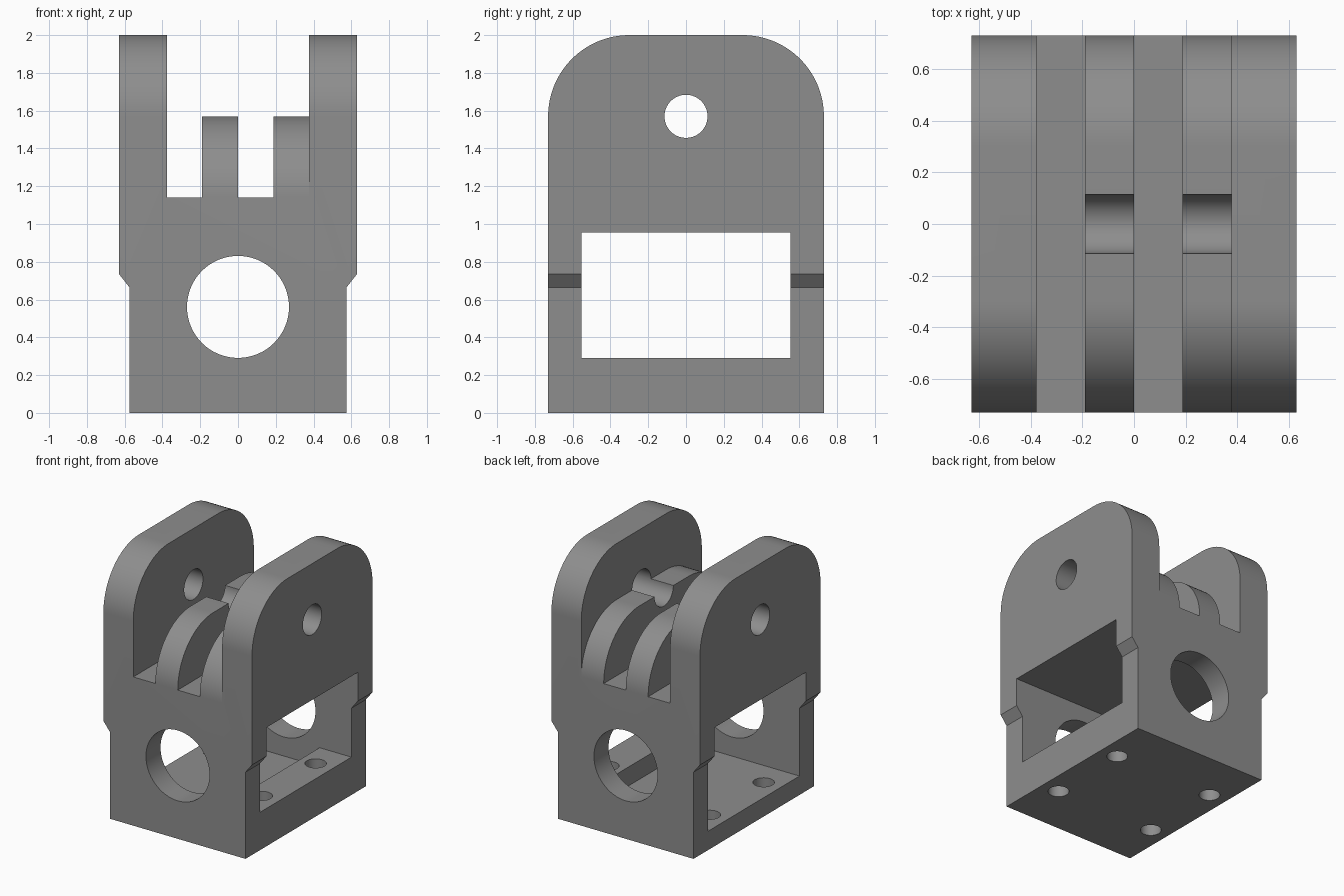
import bpy, bmesh, math

if "Cube" in bpy.data.objects:
    bpy.data.objects.remove(bpy.data.objects["Cube"])

W, D = 0.63, 0.73          # half width, half depth
R = 0.43                   # rounding of the shoulders
PIN_Z = 1.57

metal = bpy.data.materials.new("grey metal")
metal.diffuse_color = (0.27, 0.27, 0.27, 1)
metal.use_nodes = True
metal.node_tree.nodes["Principled BSDF"].inputs["Base Color"].default_value = metal.diffuse_color


def prism(name, outline, axis, a, b):
    """Extrude a 2D outline along x (yz outline), y (xz outline) or z (xy outline)."""
    place = {"x": lambda p, t: (t, p[0], p[1]),
             "y": lambda p, t: (p[0], t, p[1]),
             "z": lambda p, t: (p[0], p[1], t)}[axis]
    bm = bmesh.new()
    lo = [bm.verts.new(place(p, a)) for p in outline]
    hi = [bm.verts.new(place(p, b)) for p in outline]
    bm.faces.new(lo)
    bm.faces.new(hi[::-1])
    n = len(outline)
    for i in range(n):
        j = (i + 1) % n
        bm.faces.new((lo[j], lo[i], hi[i], hi[j]))
    bmesh.ops.recalc_face_normals(bm, faces=bm.faces)
    mesh = bpy.data.meshes.new(name)
    bm.to_mesh(mesh)
    bm.free()
    mesh.materials.append(metal)
    ob = bpy.data.objects.new(name, mesh)
    bpy.context.collection.objects.link(ob)
    return ob


def circle(cx, cy, r, n=64):
    return [(cx + r * math.cos(2 * math.pi * i / n),
             cy + r * math.sin(2 * math.pi * i / n)) for i in range(n)]


def rect(x0, x1, y0, y1):
    return [(x0, y0), (x1, y0), (x1, y1), (x0, y1)]


def shoulders(top, base, half_base):
    """Side outline: straight base with two large rounded top corners."""
    arc = [(D - R + R * math.cos(t), top - R + R * math.sin(t))
           for t in [math.pi / 2 * i / 24 for i in range(25)]]
    right = [(half_base, base)] + arc
    return right + [(-y, z) for y, z in right[::-1]]


def combine(target, tool, operation):
    """Apply a boolean and discard the tool."""
    mod = target.modifiers.new("boolean", "BOOLEAN")
    mod.operation, mod.solver, mod.object = operation, "EXACT", tool
    bpy.context.view_layer.objects.active = target
    bpy.ops.object.modifier_apply(modifier=mod.name)
    bpy.data.objects.remove(tool, do_unlink=True)


# Forked body: front outline trimmed by the rounded side outline
half = [(0.575, 0), (0.575, 0.665), (W, 0.735), (W, 2), (0.377, 2), (0.377, 1.14)]
body = prism("clevis_body", half + [(-x, z) for x, z in half[::-1]], "y", -D - 0.1, D + 0.1)
combine(body, prism("side_trim", shoulders(2.0, -0.1, D), "x", -1, 1), "INTERSECT")

# Two curved ribs between the cheeks, the second joined to the right cheek
for x0, x1 in ((-0.19, 0.0), (0.187, 0.42)):
    combine(body, prism("rib", shoulders(PIN_Z, 1.05, 0.7), "x", x0, x1), "UNION")

# Cross window, with the floor stepped down toward the left side
window = [(-1, 0.145), (0.305, 0.145), (0.305, 0.29), (1, 0.29), (1, 0.955), (-1, 0.955)]
combine(body, prism("window", window, "y", -0.553, 0.553), "DIFFERENCE")

# Front-to-back bore and pin hole
combine(body, prism("bore", circle(0, 0.561, 0.27), "y", -1, 1), "DIFFERENCE")
combine(body, prism("pin_hole", circle(0, PIN_Z, 0.114), "x", -1, 1), "DIFFERENCE")

# Four mounting holes through the floor
for sx in (-1, 1):
    for sy in (-1, 1):
        combine(body, prism("mount_hole", circle(sx * 0.43, sy * 0.326, 0.075, 40),
                            "z", -0.2, 0.5), "DIFFERENCE")

body.select_set(True)
bpy.context.view_layer.objects.active = body
bpy.ops.object.shade_smooth_by_angle(angle=math.radians(30))
